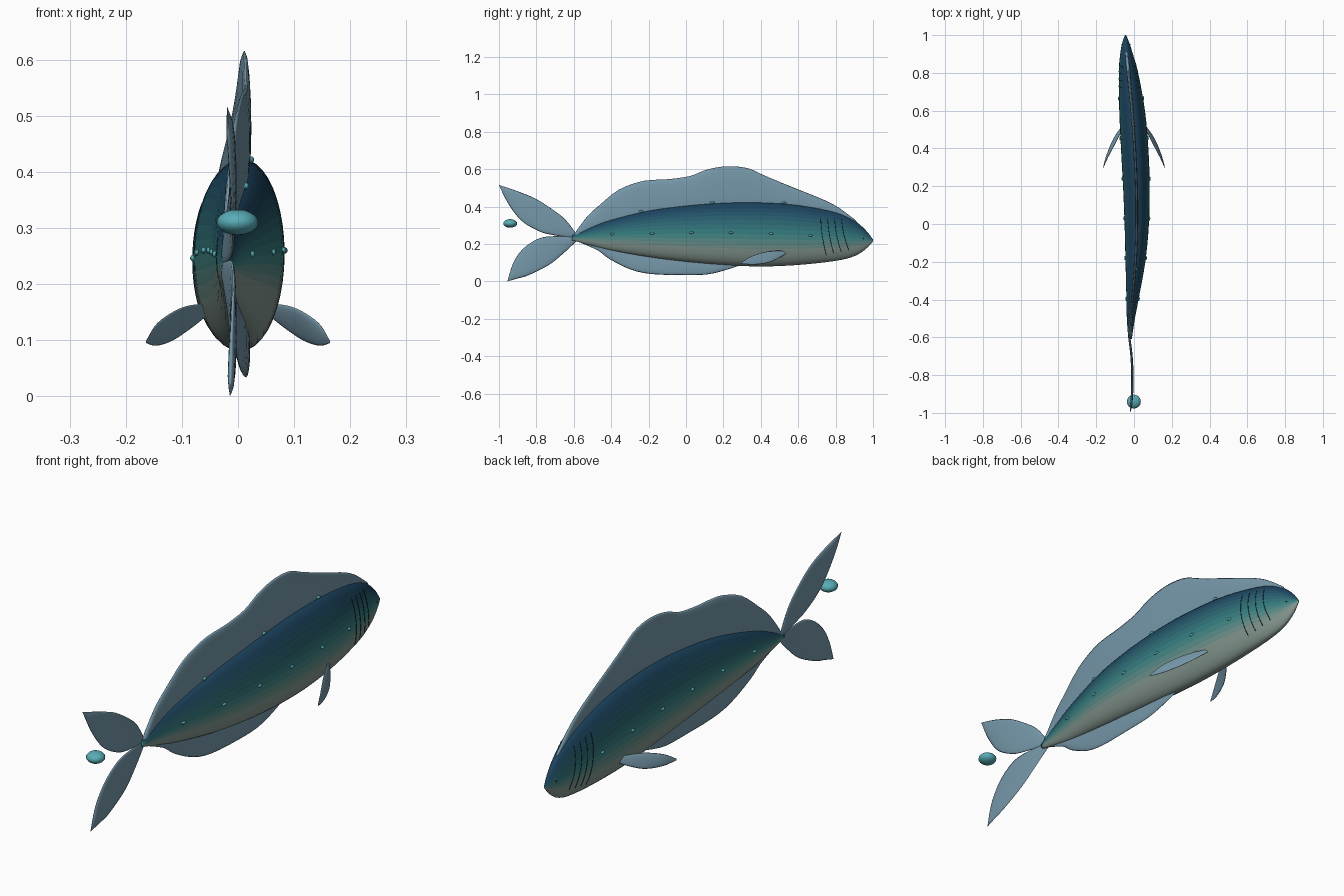
import bpy, math
from mathutils import Vector

if "Cube" in bpy.data.objects:
    bpy.data.objects.remove(bpy.data.objects["Cube"])


def material(name, rgb):
    # Colours are picked as seen on screen, then made linear
    m = bpy.data.materials.new(name)
    m.diffuse_color = (*[c ** 2.2 for c in rgb], 1)
    m.use_nodes = True
    m.node_tree.nodes["Principled BSDF"].inputs["Base Color"].default_value = m.diffuse_color
    return m


def spline(pts, per):
    # Catmull-Rom through points of any dimension
    out, n = [], len(pts)
    for i in range(n - 1):
        p = [pts[max(i - 1, 0)], pts[i], pts[i + 1], pts[min(i + 2, n - 1)]]
        for k in range(per):
            t = k / per
            out.append(tuple(0.5 * (2 * b + (c - a) * t + (2 * a - 5 * b + 4 * c - d) * t * t
                                    + (3 * b - a - 3 * c + d) * t ** 3) for a, b, c, d in zip(*p)))
    return out + [tuple(pts[-1])]


def mesh_object(name, verts, faces, mats, indices=None):
    me = bpy.data.meshes.new(name)
    me.from_pydata(verts, [], faces)
    for m in mats:
        me.materials.append(m)
    for i, p in enumerate(me.polygons):
        p.use_smooth = True
        if indices:
            p.material_index = indices[i]
    me.update()
    ob = bpy.data.objects.new(name, me)
    bpy.context.collection.objects.link(ob)
    return ob


# Body stations: y, top z, bottom z, left x, right x
STATIONS = spline([
    (-0.61, 0.245, 0.22, -0.030, -0.012), (-0.5, 0.295, 0.19, -0.038, 0.005),
    (-0.4, 0.33, 0.165, -0.040, 0.024), (-0.2, 0.378, 0.13, -0.045, 0.060),
    (0.0, 0.405, 0.105, -0.050, 0.079), (0.2, 0.42, 0.088, -0.058, 0.083),
    (0.4, 0.422, 0.08, -0.069, 0.076), (0.6, 0.408, 0.088, -0.078, 0.058),
    (0.8, 0.37, 0.11, -0.080, 0.022), (0.9, 0.325, 0.135, -0.073, -0.006),
    (0.96, 0.275, 0.172, -0.062, -0.025), (1.0, 0.224, 0.214, -0.048, -0.042)], 4)


def station(y):
    for a, b in zip(STATIONS, STATIONS[1:]):
        if y <= b[0]:
            t = max(0, (y - a[0]) / (b[0] - a[0]))
            return [p + (q - p) * t for p, q in zip(a, b)]
    return STATIONS[-1]


def surface(y, z, side):
    _, top, bot, l, r = station(y)
    f = 1 - ((z - (top + bot) / 2) / ((top - bot) / 2)) ** 2
    return Vector(((l + r) / 2 + side * (r - l) / 2 * math.sqrt(max(f, 0)), y, z))


def centre(y):
    s = station(y)
    return (s[3] + s[4]) / 2


# Colours
back, flank, belly = (0.13, 0.27, 0.37), (0.23, 0.51, 0.51), (0.52, 0.59, 0.56)
SIDES = 40
bands = []
for k in range(SIDES // 2):
    h = math.cos(math.pi * (k + 0.5) / (SIDES // 2))
    a, b, t = (flank, back, min(h / 0.85, 1)) if h > 0 else (flank, belly, min(-h / 0.55, 1))
    bands.append(material(f"skin_{k}", [p + (q - p) * t for p, q in zip(a, b)]))
fin_mat = material("fin", (0.46, 0.59, 0.66))
glow_mat = material("glow", (0.35, 0.67, 0.71))
dark_mat = material("dark", (0.07, 0.14, 0.18))

# Body
verts, faces, idx = [], [], []
for y, top, bot, l, r in STATIONS:
    for k in range(SIDES):
        a = 2 * math.pi * k / SIDES
        verts.append(((l + r) / 2 + (r - l) / 2 * math.sin(a), y,
                      (top + bot) / 2 + (top - bot) / 2 * math.cos(a)))
for i in range(len(STATIONS) - 1):
    for k in range(SIDES):
        j = (k + 1) % SIDES
        faces.append((i * SIDES + k, i * SIDES + j, (i + 1) * SIDES + j, (i + 1) * SIDES + k))
        idx.append(min(k, SIDES - 1 - k))
last = (len(STATIONS) - 1) * SIDES
faces += [tuple(reversed(range(SIDES))), tuple(range(last, last + SIDES))]
idx += [SIDES // 4] * 2
mesh_object("body", verts, faces, bands, idx)


def fin(name, edge_a, edge_b, thick, per=5, rows=8):
    # Lens-section sheet stretched between two edge curves
    A, B = ([Vector(p) for p in spline(e, per)] for e in (edge_a, edge_b))
    n, ring, vs, fs = len(A), 2 * rows, [], []
    for i in range(n):
        lo, hi = max(i - 1, 0), min(i + 1, n - 1)
        tangent = A[hi] + B[hi] - A[lo] - B[lo]
        nrm = tangent.cross(B[i] - A[i])
        if nrm.length > 1e-9:
            nrm.normalize()
        taper = min(1, (B[i] - A[i]).length / 0.05)
        for k in range(ring):
            u = 2 * math.pi * k / ring
            v = (1 - math.cos(u)) / 2
            vs.append(A[i].lerp(B[i], v) + nrm * thick * taper * math.sin(u) / 2)
    for i in range(n - 1):
        for k in range(ring):
            j = (k + 1) % ring
            fs.append((i * ring + k, (i + 1) * ring + k, (i + 1) * ring + j, i * ring + j))
    fs += [tuple(range(ring)), tuple(range((n - 1) * ring, n * ring))[::-1]]
    return mesh_object(name, vs, fs, [fin_mat])


# Back fin and belly fin, rooted inside the body
dorsal = [(-0.6, 0.25), (-0.53, 0.345), (-0.46, 0.41), (-0.36, 0.49), (-0.25, 0.532),
          (-0.17, 0.543), (-0.09, 0.547), (0.02, 0.563), (0.1, 0.594), (0.18, 0.612),
          (0.26, 0.615), (0.34, 0.602), (0.42, 0.566), (0.53, 0.52), (0.63, 0.48),
          (0.74, 0.435), (0.82, 0.392), (0.91, 0.325)]
fin("back_fin", [(centre(y), y, station(y)[1] - 0.03) for y, z in dorsal],
    [(centre(y), y, z) for y, z in dorsal], 0.018, 3)
ventral = [(-0.56, 0.205), (-0.47, 0.165), (-0.41, 0.12), (-0.3, 0.065), (-0.19, 0.04),
           (-0.03, 0.034), (0.11, 0.037), (0.21, 0.06), (0.29, 0.085), (0.36, 0.095)]
fin("belly_fin", [(centre(y), y, station(y)[2] + 0.025) for y, z in ventral],
    [(centre(y), y, z) for y, z in ventral], 0.014, 3)


# Tail lobes with a slight sideways wave
def tail(pts):
    return [(-0.008 - 0.35 * (y + 0.82) ** 2, y, z) for y, z in pts]


fin("tail_upper_lobe",
    tail([(-0.58, 0.23), (-0.7, 0.246), (-0.785, 0.268), (-0.88, 0.325), (-0.95, 0.415), (-1, 0.514)]),
    tail([(-0.58, 0.245), (-0.64, 0.325), (-0.70, 0.375), (-0.80, 0.44), (-0.9, 0.482), (-1, 0.516)]), 0.012)
fin("tail_lower_lobe",
    tail([(-0.58, 0.22), (-0.65, 0.155), (-0.73, 0.09), (-0.84, 0.034), (-0.9, 0.016), (-0.955, 0.0)]),
    tail([(-0.58, 0.24), (-0.70, 0.242), (-0.785, 0.23), (-0.865, 0.18), (-0.92, 0.107), (-0.955, 0.002)]), 0.012)

# Side fins
upper = [(0.045, 0.535, 0.163), (0.072, 0.48, 0.164), (0.105, 0.415, 0.156), (0.142, 0.345, 0.132), (0.163, 0.295, 0.1)]
lower = [(0.05, 0.535, 0.148), (0.084, 0.49, 0.121), (0.117, 0.435, 0.099), (0.146, 0.36, 0.09), (0.164, 0.297, 0.095)]
for side, label in ((1, "right"), (-1, "left")):
    fin(f"side_fin_{label}", [(side * x, y, z) for x, y, z in upper],
        [(side * x, y, z) for x, y, z in lower], 0.009)


def bead(name, pos, size, mat, seg=12):
    bpy.ops.mesh.primitive_uv_sphere_add(segments=seg, ring_count=seg // 2 + 2, location=pos)
    ob = bpy.context.object
    ob.name, ob.scale = name, size
    ob.data.materials.append(mat)
    bpy.ops.object.shade_smooth()


# Light spots, eyes and gill slits on each side
for side, label in ((1, "right"), (-1, "left")):
    for i, (y, z) in enumerate([(-0.395, 0.253), (-0.18, 0.257), (0.03, 0.26),
                                (0.24, 0.26), (0.455, 0.256), (0.665, 0.246)]):
        bead(f"light_spot_{label}_{i}", surface(y, z, side), (0.006, 0.012, 0.006), glow_mat)
    bead(f"eye_{label}", surface(0.95, 0.23, side), (0.003, 0.003, 0.003), dark_mat)
    for i in range(4):
        cu = bpy.data.curves.new("gill", 'CURVE')
        cu.dimensions, cu.bevel_depth, cu.bevel_resolution = '3D', 0.0014, 1
        sp = cu.splines.new('POLY')
        sp.points.add(12)
        for k, p in enumerate(sp.points):
            t = k / 12
            y = 0.72 + 0.037 * i + t * (0.03 + 0.003 * i) - 0.006 * math.sin(math.pi * t)
            z = 0.345 - 0.004 * i + t * (-0.205 + 0.013 * i)
            p.co = (*surface(y, z, side), 1)
        cu.materials.append(dark_mat)
        bpy.context.collection.objects.link(bpy.data.objects.new(f"gill_slit_{label}_{i}", cu))

# Light spots along the back and the lure behind the tail
for i, y in enumerate((-0.24, 0.14, 0.525)):
    bead(f"back_spot_{i}", (centre(y) + 0.009, y, station(y)[1] + 0.005), (0.006, 0.012, 0.006), glow_mat)
bead("tail_light", (-0.001, -0.94, 0.31), (0.037, 0.037, 0.023), glow_mat, 16)
